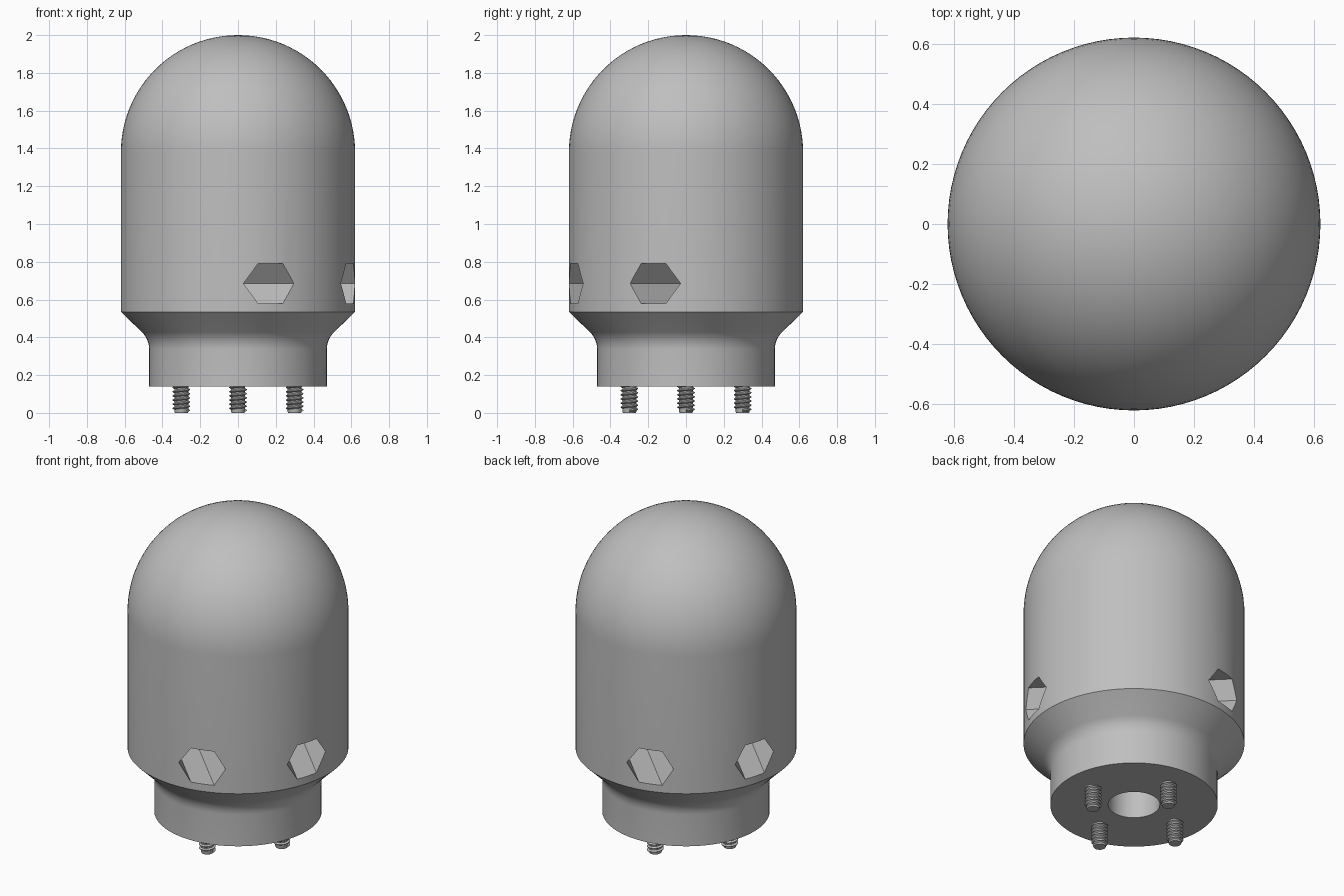
import bpy, bmesh
from math import sin, cos, pi, radians
from mathutils import Vector

if "Cube" in bpy.data.objects:
    bpy.data.objects.remove(bpy.data.objects["Cube"], do_unlink=True)

GREY = (0.52, 0.52, 0.52, 1.0)
mat = bpy.data.materials.new("plain grey")
mat.use_nodes = True
mat.diffuse_color = GREY
mat.node_tree.nodes["Principled BSDF"].inputs["Base Color"].default_value = GREY


def make_object(name, bm):
    bmesh.ops.recalc_face_normals(bm, faces=bm.faces[:])
    mesh = bpy.data.meshes.new(name)
    bm.to_mesh(mesh)
    bm.free()
    mesh.materials.append(mat)
    obj = bpy.data.objects.new(name, mesh)
    bpy.context.collection.objects.link(obj)
    return obj


def activate(obj):
    bpy.ops.object.select_all(action='DESELECT')
    obj.select_set(True)
    bpy.context.view_layer.objects.active = obj


def smooth(obj, angle=30):
    activate(obj)
    bpy.ops.object.shade_smooth_by_angle(angle=radians(angle))


def revolve(name, profile, steps):
    bm = bmesh.new()
    vs = [bm.verts.new((r, 0, z)) for r, z in profile]
    es = [bm.edges.new(pair) for pair in zip(vs, vs[1:])]
    bmesh.ops.spin(bm, geom=vs + es, cent=(0, 0, 0), axis=(0, 0, 1),
                   angle=2 * pi, steps=steps)
    bmesh.ops.remove_doubles(bm, verts=bm.verts[:], dist=1e-4)
    return make_object(name, bm)


# Domed body with stepped neck and blind centre bore
R, NECK, BASE, SHOULDER = 0.62, 0.47, 0.14, 0.535
BORE, FILLET = 0.145, 0.13
profile = [(0, 0.9), (BORE, 0.9), (BORE, BASE), (NECK, BASE)]
for i in range(9):                       # fillet from neck into the cone
    a = radians(45) * i / 8
    profile.append((NECK + FILLET * (1 - cos(a)), 0.335 + FILLET * sin(a)))
profile.append((R, SHOULDER))
for i in range(25):                      # hemispherical top
    a = pi / 2 * i / 24
    profile.append((R * cos(a) if i < 24 else 0, 2 - R + R * sin(a)))
body = revolve("domed_body", profile, 96)

# Two parallel hexagonal cross holes, one on each side of the bore
ALONG, ACROSS = Vector((1, -1, 0)).normalized(), Vector((1, 1, 0)).normalized()
HEX = 0.121
for side in (-1, 1):
    bm = bmesh.new()
    rings = []
    for end in (-0.8, 0.8):
        ring = []
        for k in range(6):
            a = k * pi / 3
            p = ALONG * end + ACROSS * (side * 0.297 + HEX * cos(a))
            p.z = 0.685 + HEX * sin(a)
            ring.append(bm.verts.new(p))
        bm.faces.new(ring)
        rings.append(ring)
    for k in range(6):
        n = (k + 1) % 6
        bm.faces.new((rings[0][k], rings[0][n], rings[1][n], rings[1][k]))
    cutter = make_object("hex_cutter", bm)
    cutter.hide_render = True
    mod = body.modifiers.new("hex hole", 'BOOLEAN')
    mod.operation = 'DIFFERENCE'
    mod.solver = 'EXACT'
    mod.object = cutter
    activate(body)
    bpy.ops.object.modifier_apply(modifier=mod.name)
    bpy.data.objects.remove(cutter, do_unlink=True)
smooth(body)


# Threaded studs: a plain core wrapped by a V-shaped helix
def stud_thread(name, x, y):
    n, pitch, turns = 24, 0.022, 6
    bm = bmesh.new()
    rows = []
    for i in range(n * turns + 1):
        a, z = 2 * pi * i / n, 0.004 + pitch * i / n
        rows.append([bm.verts.new((x + r * cos(a), y + r * sin(a), z + dz))
                     for r, dz in ((0.034, 0), (0.047, pitch * 0.35),
                                   (0.047, pitch * 0.5), (0.034, pitch * 0.85))])
    for p, q in zip(rows, rows[1:]):
        for k in range(4):
            m = (k + 1) % 4
            bm.faces.new((p[k], p[m], q[m], q[k]))
    bm.faces.new(rows[0])
    bm.faces.new(rows[-1])
    return make_object(name, bm)


for label, x, y in (("front", 0, -0.3), ("back", 0, 0.3),
                    ("left", 0.3, 0), ("right", -0.3, 0)):
    core = revolve(label + "_stud_core",
                   [(0, 0), (0.034, 0), (0.037, 0.006), (0.037, 0.16), (0, 0.16)], 24)
    core.location = (x, y, 0)
    smooth(core)
    smooth(stud_thread(label + "_stud_thread", x, y))
